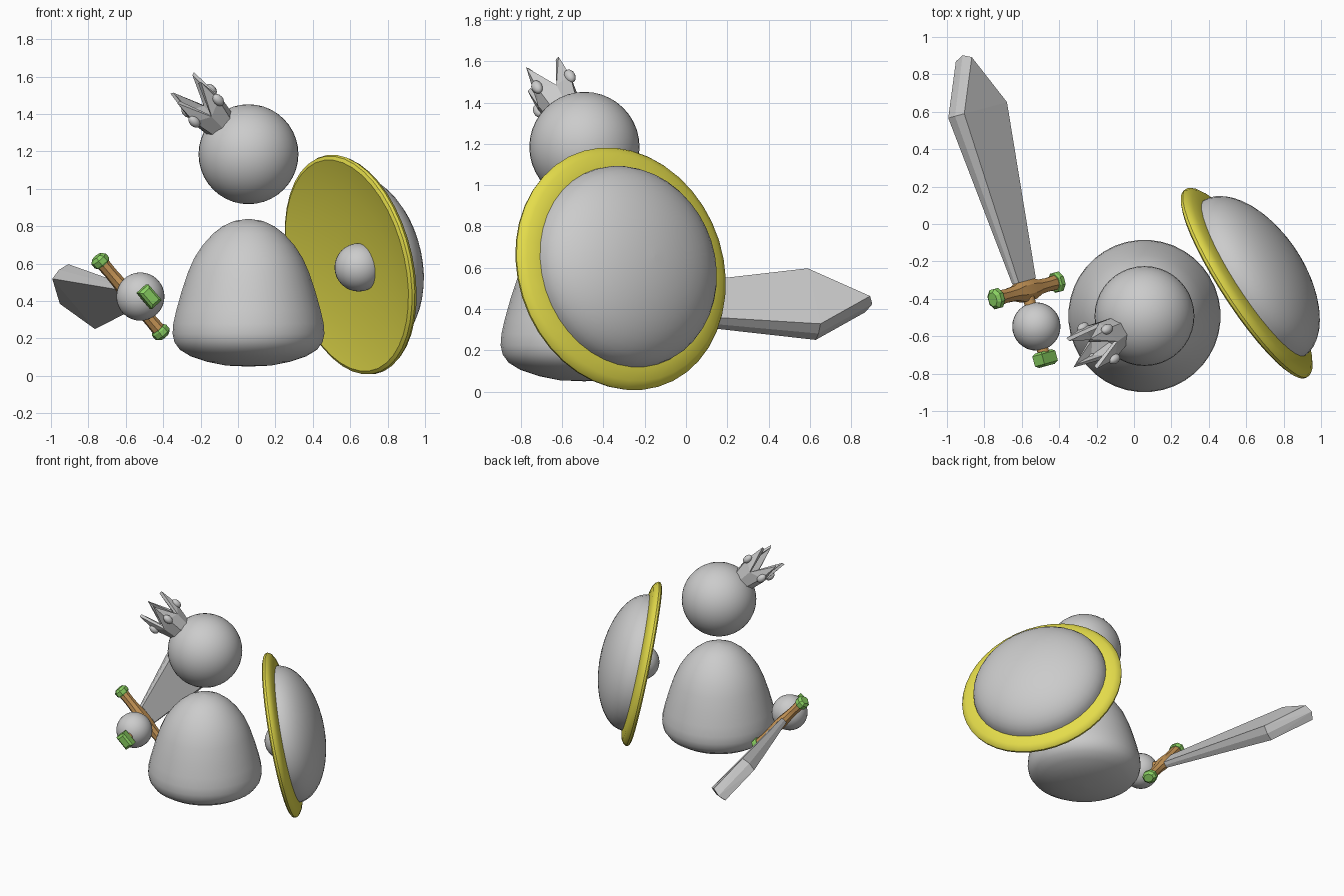
import bpy, bmesh, math
from mathutils import Vector, Matrix

if "Cube" in bpy.data.objects:
    bpy.data.objects.remove(bpy.data.objects["Cube"])


def material(name, color):
    m = bpy.data.materials.new(name)
    m.diffuse_color = (*color, 1)
    m.use_nodes = True
    m.node_tree.nodes["Principled BSDF"].inputs["Base Color"].default_value = m.diffuse_color
    return m


YELLOW = material("yellow", (0.78, 0.72, 0.07))
BROWN = material("brown", (0.60, 0.32, 0.10))
GREEN = material("green", (0.25, 0.62, 0.12))


def frame(origin, z, x=(0, 0, 1)):
    """Matrix with local z along z and local x as near to x as possible."""
    z = Vector(z).normalized()
    y = z.cross(Vector(x)).normalized()
    m = Matrix((y.cross(z), y, z)).transposed().to_4x4()
    m.translation = origin
    return m


def finish(name, bm, matrix, mat=None, angle=None):
    bmesh.ops.remove_doubles(bm, verts=bm.verts, dist=1e-5)
    bmesh.ops.recalc_face_normals(bm, faces=bm.faces)
    me = bpy.data.meshes.new(name)
    bm.to_mesh(me)
    bm.free()
    ob = bpy.data.objects.new(name, me)
    bpy.context.collection.objects.link(ob)
    ob.matrix_world = matrix
    if mat:
        me.materials.append(mat)
    if angle:
        bpy.ops.object.select_all(action='DESELECT')
        bpy.context.view_layer.objects.active = ob
        ob.select_set(True)
        bpy.ops.object.shade_smooth_by_angle(angle=math.radians(angle))
    return ob


def loft(name, sections, sides, matrix, mat=None, angle=None):
    """Skin through (z, half_x, half_y) sections, capped at both ends."""
    bm = bmesh.new()
    k = 1 / math.cos(math.pi / sides)
    rings = []
    for z, rx, ry in sections:
        angs = [2 * math.pi * (i + 0.5) / sides for i in range(sides)]
        rings.append([bm.verts.new((k * rx * math.cos(a), k * ry * math.sin(a), z)) for a in angs])
    for r, s in zip(rings, rings[1:]):
        for i in range(sides):
            j = (i + 1) % sides
            bm.faces.new((r[i], r[j], s[j], s[i]))
    bm.faces.new(rings[0])
    bm.faces.new(rings[-1])
    return finish(name, bm, matrix, mat, angle)


def ball(name, matrix, size, seg=32):
    bm = bmesh.new()
    bmesh.ops.create_uvsphere(bm, u_segments=seg, v_segments=seg // 2, radius=1)
    bmesh.ops.scale(bm, vec=size, verts=bm.verts)
    return finish(name, bm, matrix, None, 60)


# body, head and sword hand
HEAD = Vector((0.056, -0.492, 1.185))
HAND = Vector((-0.522, -0.548, 0.424))
body = [(0.05, 0.002), (0.055, 0.12), (0.075, 0.22), (0.105, 0.31), (0.14, 0.367), (0.18, 0.396),
        (0.225, 0.406), (0.28, 0.402), (0.35, 0.386), (0.45, 0.358), (0.55, 0.325), (0.63, 0.29),
        (0.70, 0.244), (0.76, 0.19), (0.80, 0.138), (0.828, 0.078), (0.84, 0.002)]
loft("body", [(z, r, r) for z, r in body], 40, Matrix.Translation((HEAD.x, HEAD.y, 0)), None, 60)
ball("head", Matrix.Translation(HEAD), (0.267,) * 3, 40)
ball("sword_hand", Matrix.Translation(HAND), (0.129,) * 3)

# crown: four folded leaf points, each with a gem
AXIS = Vector((-0.636, -0.379, 0.672)).normalized()
crown_m = frame(HEAD, AXIS, (0.042, 0.073, 0.084))
bm = bmesh.new()
polar = lambda r, i, z: (r * math.cos(i * math.pi / 4), r * math.sin(i * math.pi / 4), z)
base = [bm.verts.new(polar(0.088, i, 0.24)) for i in range(8)]
mid = [bm.verts.new(polar(0.102, i, 0.345) if i % 2 else polar(0.125, i, 0.385)) for i in range(8)]
tips = [bm.verts.new(polar(0.120, i, 0.528)) for i in range(0, 8, 2)]
for i in range(8):
    j = (i + 1) % 8
    bm.faces.new((base[i], base[j], mid[j], mid[i]))
    bm.faces.new((mid[i], mid[j], tips[((i + 1) // 2) % 4]))
crown = finish("crown", bm, crown_m)
sol = crown.modifiers.new("thickness", 'SOLIDIFY')
sol.thickness = 0.022
sol.offset = -1
for i in range(4):
    spot = crown_m @ Vector(polar(0.122, 2 * i, 0.385))
    ball("crown_gem", Matrix.Translation(spot) @ crown_m.to_3x3().to_4x4()
         @ Matrix.Rotation(i * math.pi / 2, 4, 'Z'), (0.026, 0.027, 0.038), 16)

# sword frame: z along the blade, x across its width, y through its thickness
sword = frame(HAND, (-0.262, 0.965, 0), (0.636, 0.18, -0.751))
bm = bmesh.new()
for z, s in ((0.25, 0.40), (1.199, 1.0)):
    for sx in (-1, 1):
        for y, x in ((-0.059, 0.179), (0, 0.19), (0.059, 0.179)):
            bm.verts.new((sx * x * s, y * s, z))
for y, z in ((-0.059, 1.48), (0, 1.503), (0.059, 1.48)):
    bm.verts.new((0, y, z))
bmesh.ops.convex_hull(bm, input=bm.verts)
finish("sword_blade", bm, sword)

# grip and pommel
loft("sword_grip", [(-0.16, 0.032, 0.03), (0.22, 0.032, 0.03)], 8, sword, BROWN, 50)
loft("sword_pommel", [(-0.218, 0.04, 0.022), (-0.205, 0.056, 0.035), (-0.150, 0.056, 0.035),
                      (-0.138, 0.042, 0.024)], 4, sword, GREEN)

# crossguard with green end caps
guard = sword @ Matrix.Translation((0, 0, 0.2)) @ Matrix.Rotation(math.pi / 2, 4, 'Y')
half = [(0.0, 0.060, 0.040), (0.05, 0.056, 0.038), (0.10, 0.040, 0.034),
        (0.17, 0.036, 0.032), (0.245, 0.040, 0.034)]
loft("crossguard", [(-z, x, y) for z, x, y in half[:0:-1]] + half, 8, guard, BROWN, 25)
for s in (-1, 1):
    cap = [(0.230, 0.047, 0.038), (0.240, 0.053, 0.045), (0.268, 0.053, 0.045), (0.285, 0.036, 0.028)]
    loft("crossguard_cap", [(s * z, x, y) for z, x, y in cap], 8, guard, GREEN)

# shield: dished yellow disc with a grey dome and the hand behind it
shield = frame((0.603, -0.315, 0.595), (0.82, 0.535, 0.2))
disc = [(0.03, 0.002), (0.024, 0.20), (0.008, 0.38), (-0.014, 0.52), (-0.026, 0.575), (-0.016, 0.594),
        (0.0, 0.598), (0.018, 0.588), (0.036, 0.56), (0.05, 0.50), (0.055, 0.40), (0.06, 0.002)]
loft("shield_rim", [(z, r, r) for z, r in disc], 40, shield, YELLOW, 40)
dome = [(0.04 + 0.265 * math.sin(t), 0.495 * math.cos(t) + 0.001)
        for t in (i * math.pi / 24 for i in range(13))]
loft("shield_dome", [(z, r, r) for z, r in dome], 40, shield, None, 50)
ball("shield_hand", Matrix.Translation((0.645, -0.365, 0.58)), (0.129,) * 3)
